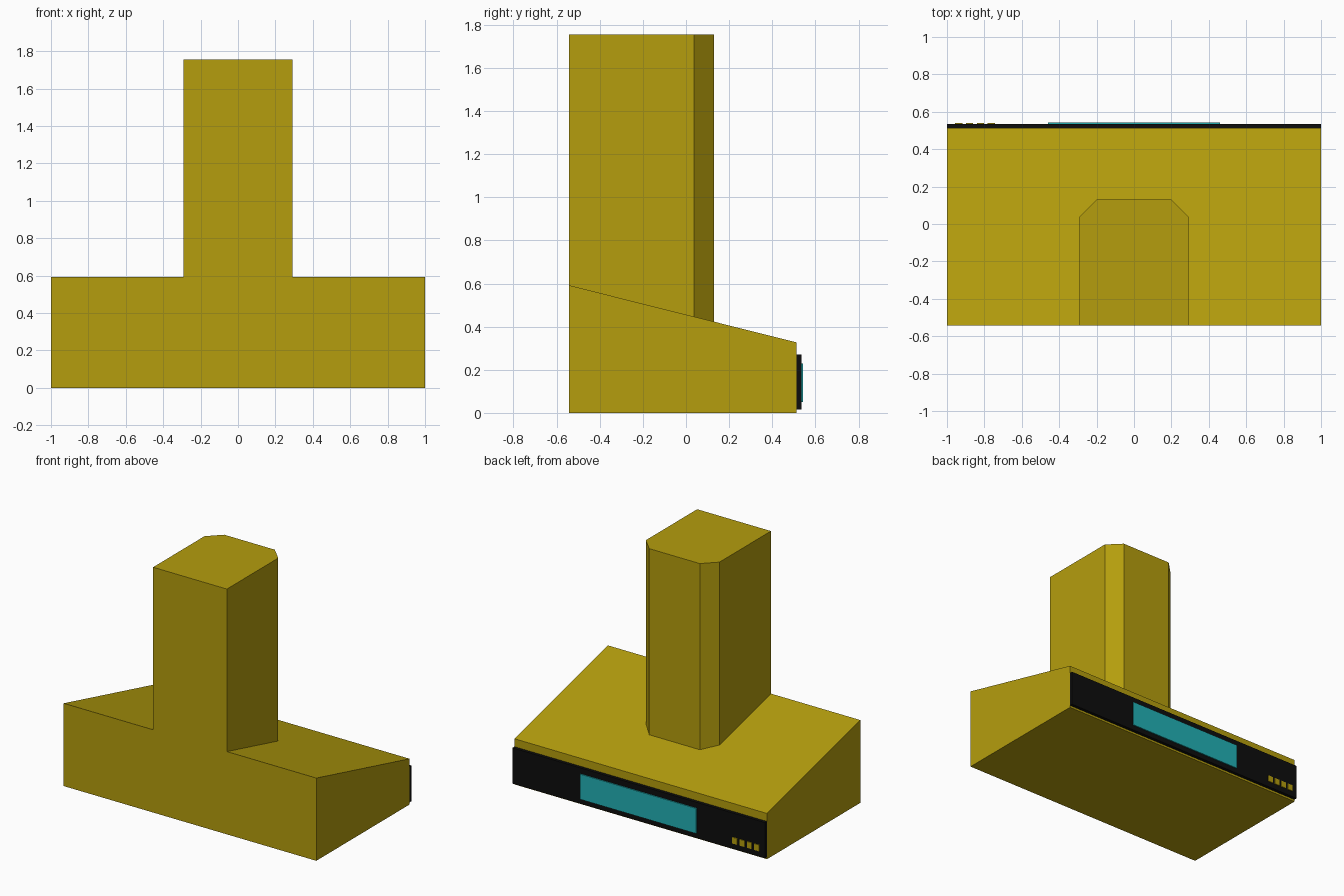
import bpy, bmesh

cube = bpy.data.objects.get("Cube")
if cube:
    bpy.data.objects.remove(cube, do_unlink=True)


def make_material(name, rgb):
    mat = bpy.data.materials.new(name)
    mat.use_nodes = True
    color = (*rgb, 1.0)
    mat.diffuse_color = color
    mat.node_tree.nodes["Principled BSDF"].inputs["Base Color"].default_value = color
    return mat


mustard = make_material("mustard", (0.46, 0.34, 0.004))
black = make_material("black", (0.004, 0.004, 0.004))
teal = make_material("teal", (0.016, 0.44, 0.46))


def prism(name, bottom, top, mat):
    """Solid between two matching outlines."""
    bm = bmesh.new()
    low = [bm.verts.new(p) for p in bottom]
    high = [bm.verts.new(p) for p in top]
    bm.faces.new(low)
    bm.faces.new(high)
    n = len(low)
    for i in range(n):
        j = (i + 1) % n
        bm.faces.new((low[i], low[j], high[j], high[i]))
    bmesh.ops.recalc_face_normals(bm, faces=bm.faces)
    mesh = bpy.data.meshes.new(name)
    bm.to_mesh(mesh)
    bm.free()
    mesh.materials.append(mat)
    obj = bpy.data.objects.new(name, mesh)
    bpy.context.collection.objects.link(obj)
    return obj


def box(name, x0, x1, y0, y1, z0, z1, mat):
    outline = [(x0, y0), (x1, y0), (x1, y1), (x0, y1)]
    return prism(name, [(x, y, z0) for x, y in outline],
                 [(x, y, z1) for x, y in outline], mat)


FRONT, BACK = -0.543, 0.512
HIGH, LOW = 0.592, 0.327


def slope(y):
    return HIGH + (LOW - HIGH) * (y - FRONT) / (BACK - FRONT)


# Wedge-shaped hood body
side = [(FRONT, 0), (BACK, 0), (BACK, LOW), (FRONT, HIGH)]
prism("hood_body", [(-1, y, z) for y, z in side], [(1, y, z) for y, z in side], mustard)

# Chimney with two chamfered corners, its foot following the slope
half = [(0.292, FRONT), (0.292, 0.038), (0.2, 0.13)]
outline = half + [(-x, y) for x, y in reversed(half)]
prism("chimney", [(x, y, slope(y)) for x, y in outline],
      [(x, y, 1.755) for x, y in outline], mustard)

# Control panel, display and buttons
box("control_panel", -1, 1, BACK, 0.535, 0.015, 0.27, black)
box("display", -0.46, 0.46, 0.535, 0.543, 0.05, 0.23, teal)
for i in range(4):
    x = -0.937 + i * 0.058
    box(f"button_{i + 1}", x - 0.019, x + 0.019, 0.535, 0.541, 0.055, 0.1, mustard)
